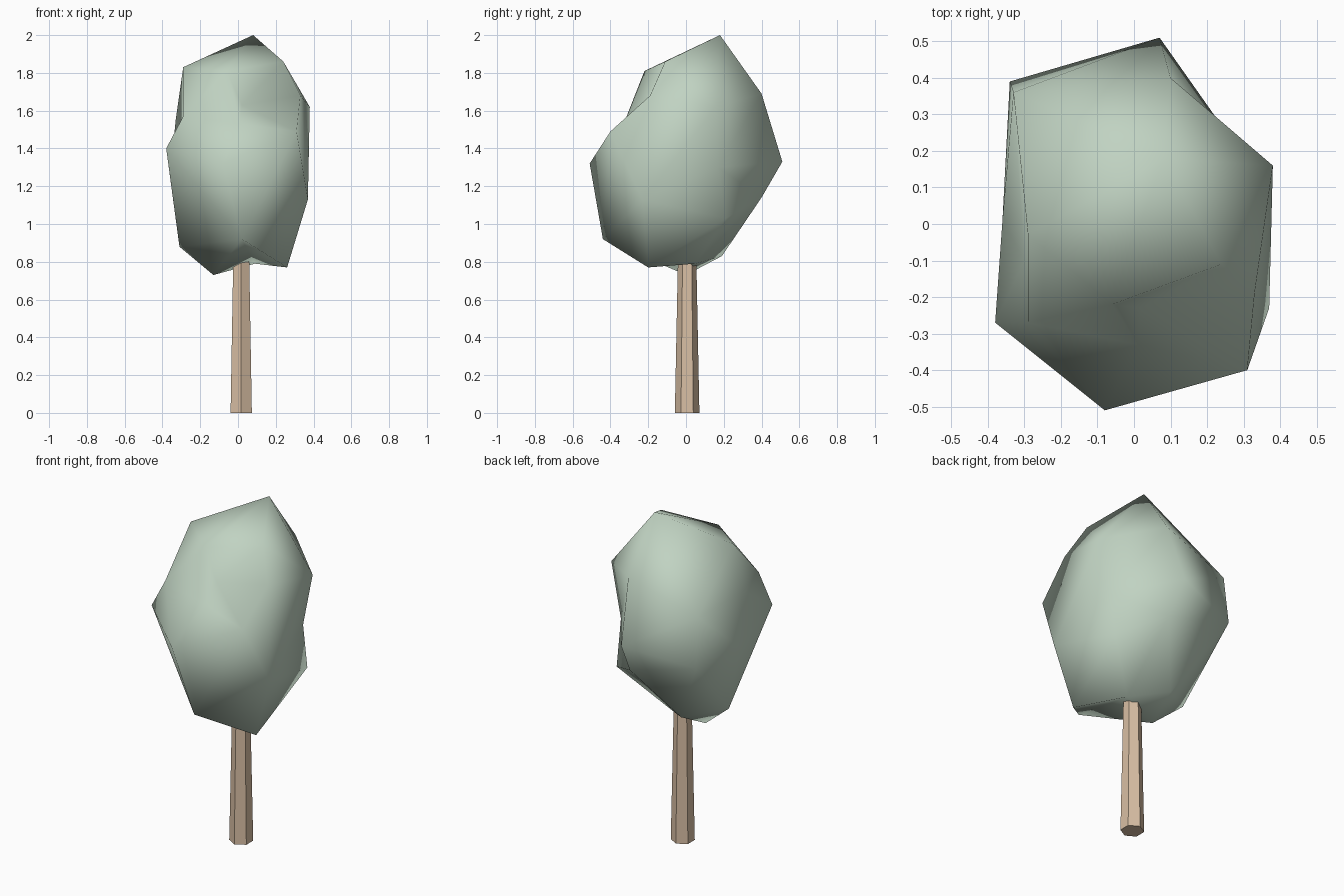
import bpy, bmesh
from mathutils import Vector, Matrix

default = bpy.data.objects.get("Cube")
if default:
    bpy.data.objects.remove(default, do_unlink=True)


def make_material(name, colour):
    mat = bpy.data.materials.new(name)
    mat.use_nodes = True
    mat.diffuse_color = (*colour, 1)
    bsdf = mat.node_tree.nodes["Principled BSDF"]
    bsdf.inputs["Base Color"].default_value = (*colour, 1)
    bsdf.inputs["Roughness"].default_value = 0.9
    return mat


def make_object(name, bm, mat, smooth):
    bmesh.ops.recalc_face_normals(bm, faces=bm.faces[:])
    for face in bm.faces:
        face.smooth = smooth
    mesh = bpy.data.meshes.new(name)
    bm.to_mesh(mesh)
    bm.free()
    mesh.materials.append(mat)
    obj = bpy.data.objects.new(name, mesh)
    bpy.context.collection.objects.link(obj)
    return obj


leaf_green = make_material("leaf_green", (0.53, 0.65, 0.54))
bark_brown = make_material("bark_brown", (0.69, 0.52, 0.37))

# Trunk: tapered six-sided column, its top buried in the crown
bm = bmesh.new()
bmesh.ops.create_cone(bm, cap_ends=True, segments=6, radius1=0.065,
                      radius2=0.045, depth=1)
bmesh.ops.translate(bm, vec=(0.017, 0.006, 0.5), verts=bm.verts[:])
make_object("trunk", bm, bark_brown, False)

# Crown: irregular corners of the foliage lump
upper_corners = [
    (0.08, 0.18, 2.0), (-0.29, -0.03, 1.83), (0.24, -0.11, 1.86),
    (-0.06, -0.22, 1.81), (0.38, 0.16, 1.62), (0.1, 0.4, 1.69),
    (0.33, -0.19, 1.68), (-0.29, -0.27, 1.57), (-0.33, 0.36, 1.55),
]
middle_corners = [
    (-0.38, -0.27, 1.4), (0.31, -0.4, 1.49), (-0.08, -0.51, 1.32),
    (0.07, 0.51, 1.33), (-0.36, 0.01, 1.25), (-0.34, 0.39, 1.26),
    (0.37, -0.23, 1.13), (0.09, 0.4, 1.14), (0.31, 0.21, 1.03),
]
lower_corners = [
    (0.02, -0.44, 0.92), (-0.31, 0.04, 0.88), (0.26, -0.2, 0.77),
    (-0.13, 0.0, 0.73), (0.09, 0.05, 0.79), (-0.1, 0.19, 0.83),
]
# Dents pressed into the front, the right and the left side
dents = [
    (0.02, -0.23, 1.63), (0.01, -0.33, 1.53),
    (-0.3, -0.1, 1.52), (0.31, 0.17, 1.3),
]
corners = [Vector(c) for c in
           upper_corners + middle_corners + lower_corners + dents]

# Join the corners as a hull on a unit sphere, then move them into place,
# so that the dents between the lumps are kept
centre = Vector((0, 0, 1.35))
to_sphere = Matrix.Diagonal((1 / 0.38, 1 / 0.51, 1 / 0.63))
bm = bmesh.new()
places = {}
for corner in corners:
    vert = bm.verts.new((to_sphere @ (corner - centre)).normalized())
    places[vert] = corner
bmesh.ops.convex_hull(bm, input=bm.verts[:])
for vert in bm.verts:
    vert.co = places[vert]
make_object("crown", bm, leaf_green, True)
